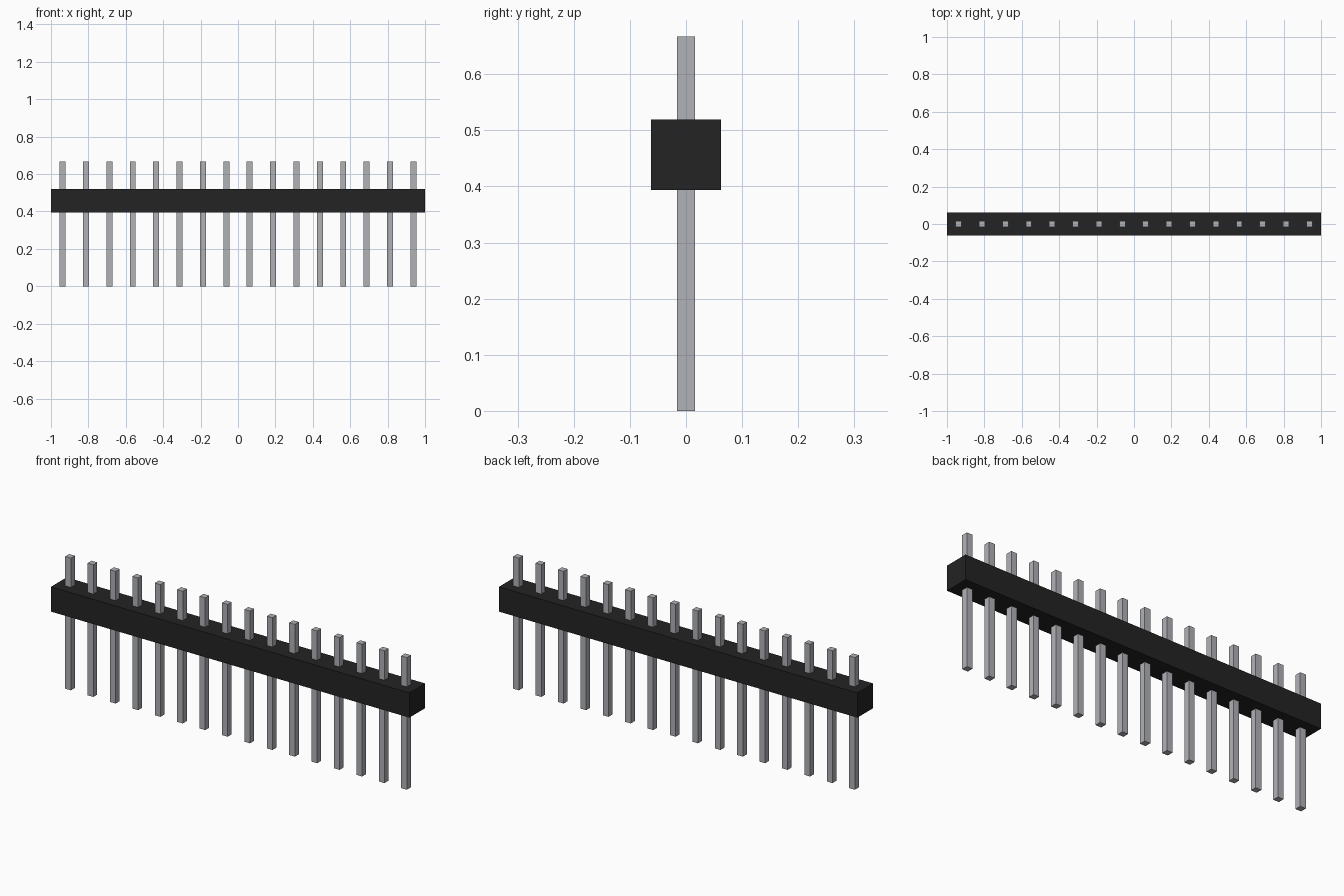
import bpy

cube = bpy.data.objects.get("Cube")
if cube:
    bpy.data.objects.remove(cube, do_unlink=True)


def material(name, rgb):
    mat = bpy.data.materials.new(name)
    mat.use_nodes = True
    color = (*rgb, 1.0)
    mat.diffuse_color = color
    mat.node_tree.nodes["Principled BSDF"].inputs["Base Color"].default_value = color
    return mat


def box(name, x, size, bottom, top, mat):
    """Box centred on y = 0 between two heights."""
    bpy.ops.mesh.primitive_cube_add(size=1, location=(x, 0, (bottom + top) / 2))
    obj = bpy.context.object
    obj.name = name
    obj.scale = (size[0], size[1], top - bottom)
    bpy.ops.object.transform_apply(location=False, rotation=False, scale=True)
    obj.data.materials.append(mat)
    return obj


black = material("black plastic", (0.017, 0.017, 0.017))
metal = material("grey metal", (0.44, 0.445, 0.475))

PINS = 16
PITCH = 2 / PINS
PIN_WIDTH = 0.0315

# Plastic strip holding the pins
box("housing_strip", 0, (2, PITCH), 0.394, 0.519, black)

# Row of square pins passing through the strip
for i in range(PINS):
    x = (i - (PINS - 1) / 2) * PITCH
    box(f"pin_{i + 1}", x, (PIN_WIDTH, PIN_WIDTH), 0, 0.667, metal)
